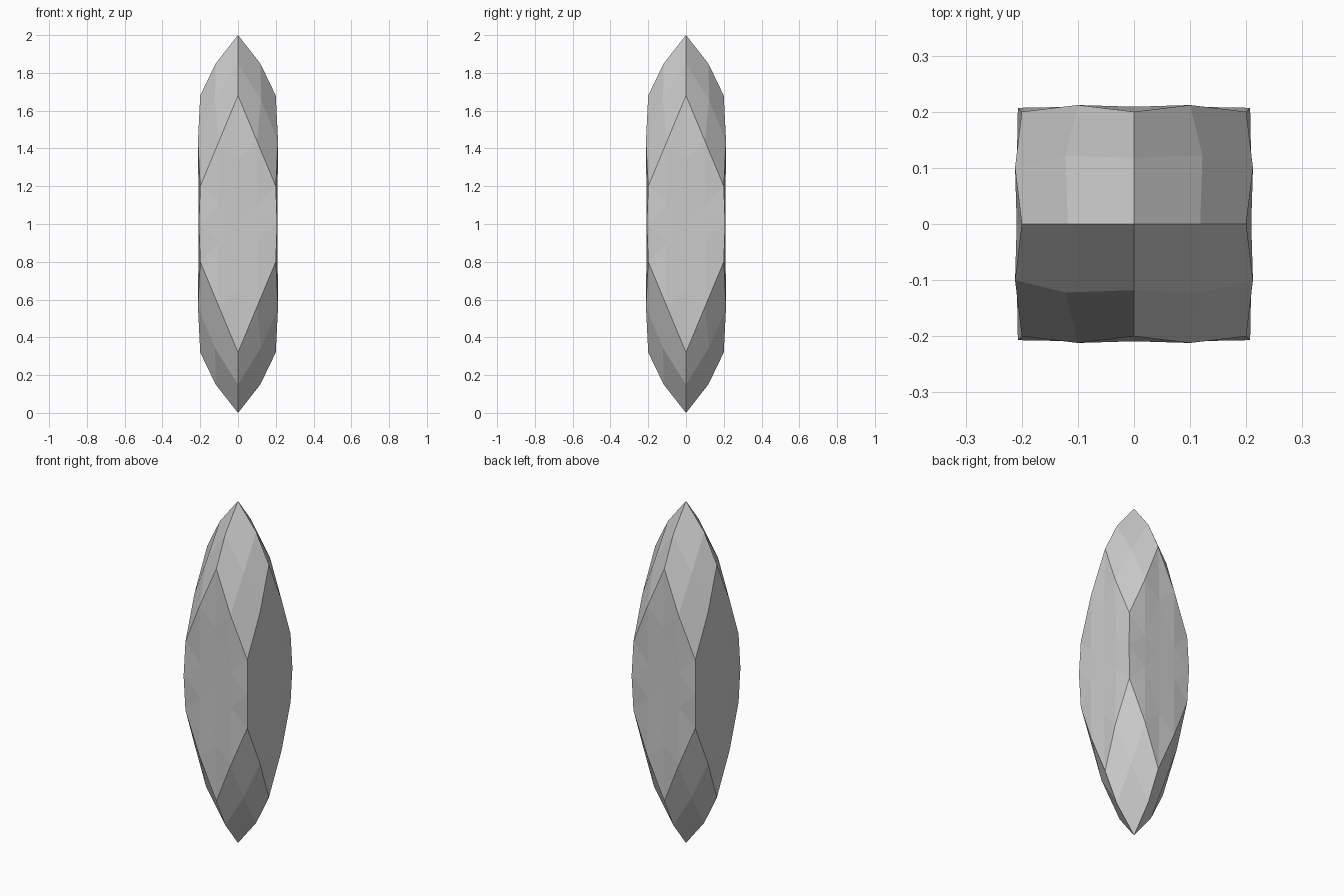
import bpy, bmesh

if "Cube" in bpy.data.objects:
    bpy.data.objects.remove(bpy.data.objects["Cube"])

# Key points of one octant, heights measured from the crystal's middle (z = 1)
P = {
    'T': (0, 0, 1.0),            # tip
    'A': (0, .2, .68),           # shoulder on the side face
    'B': (.2, .2, .2),           # corner
    'TA': (0, .118, .85),        # bulged edge midpoints
    'AB': (.1, .212, .44),
    'V': (.207, .207, 0),
    'F': (.122, .122, .655),     # centre of the diamond facet
    'C': (0, .208, 0),           # centre of the hexagon facet
    'CA': (0, .209, .34),        # inner hexagon ring
    'CB': (.1, .209, .1),
    'M': (.1, .209, 0),
}


def pt(name, swap=False):
    x, y, z = P[name]
    return (y, x, z) if swap else (x, y, z)


# Diamond facet, split into four quads
faces = [[pt('T'), pt('TA'), pt('F'), pt('TA', True)],
         [pt('B'), pt('AB'), pt('F'), pt('AB', True)]]
hexagon = [('A', 'AB', 'CA'), ('AB', 'B', 'CB'), ('CA', 'CB', 'C'),
           ('AB', 'CB', 'CA'), ('B', 'V', 'CB'), ('CB', 'V', 'M'), ('CB', 'M', 'C')]
for swap in (False, True):
    faces.append([pt(n, swap) for n in ('TA', 'A', 'AB', 'F')])
    # Quarter of a hexagon facet
    faces += [[pt(n, swap) for n in f] for f in hexagon]

# Mirror the octant to all eight and weld
bm = bmesh.new()
for sx in (1, -1):
    for sy in (1, -1):
        for sz in (1, -1):
            for f in faces:
                bm.faces.new([bm.verts.new((sx * x, sy * y, 1 + sz * z)) for x, y, z in f])
bmesh.ops.remove_doubles(bm, verts=bm.verts[:], dist=1e-4)
bmesh.ops.recalc_face_normals(bm, faces=bm.faces[:])

mesh = bpy.data.meshes.new("crystal")
bm.to_mesh(mesh)
bm.free()
crystal = bpy.data.objects.new("crystal", mesh)
bpy.context.collection.objects.link(crystal)
